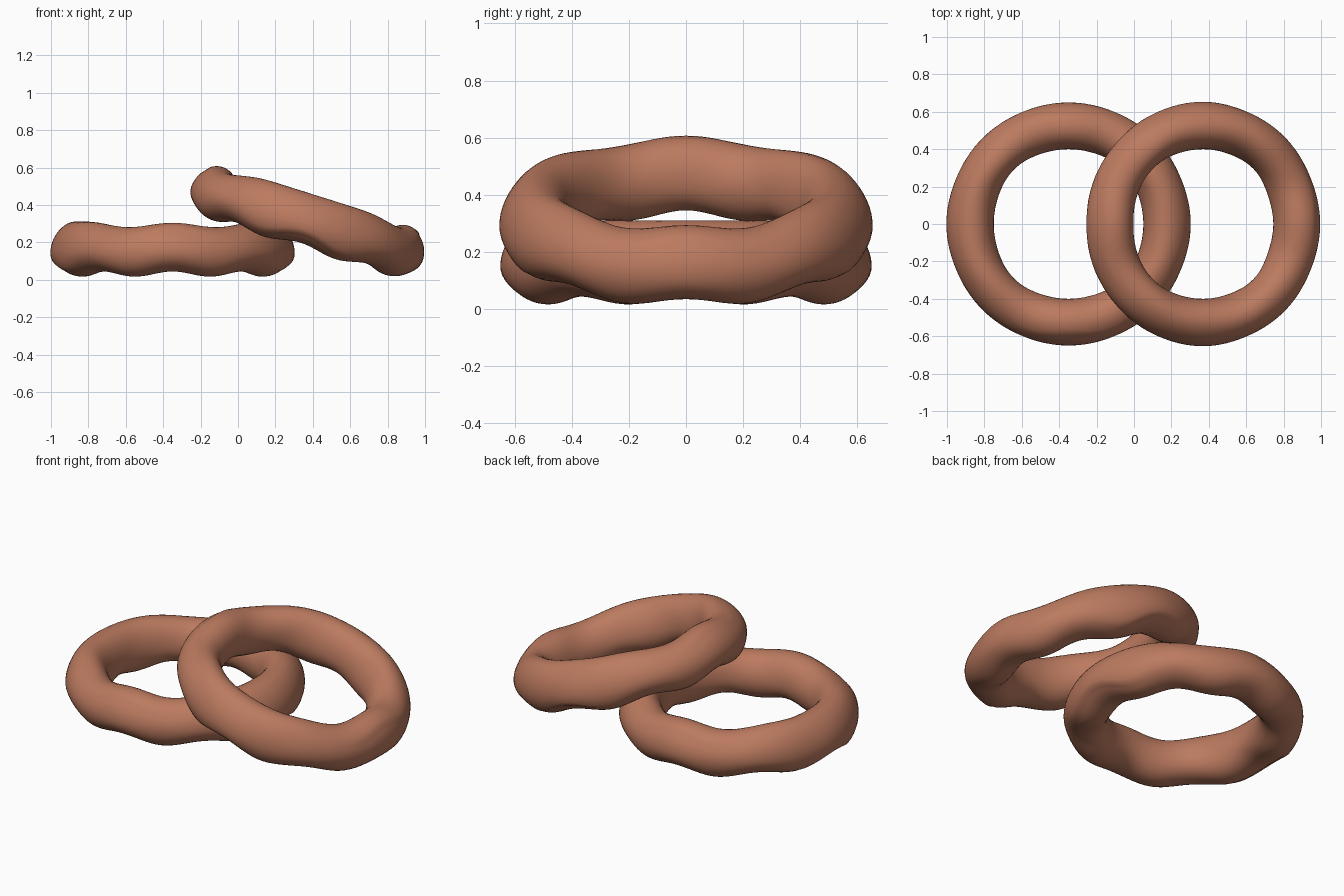
import bpy
import bmesh
from math import sin, cos, radians, tau
from mathutils import Matrix, Vector

cube = bpy.data.objects.get("Cube")
if cube:
    bpy.data.objects.remove(cube)

# Baked dough colour
dough = bpy.data.materials.new("baked_brown")
dough.use_nodes = True
colour = (0.5, 0.195, 0.115, 1)
dough.diffuse_color = colour
dough.node_tree.nodes["Principled BSDF"].inputs["Base Color"].default_value = colour

AROUND, SECTION = 128, 40
MAJOR, WIDE = 0.525, 0.122


def lip(phi, start, length, height):
    """Overlapping lip: a sharp edge at its start that fades out smoothly."""
    t = ((phi - start) % tau) / length
    return height * (1 - t) ** 2 if t < 1 else 0


def ring_point(theta, phi):
    wave = cos(8 * theta)
    side = cos(2 * theta)
    # The crown is tall and swells differently from the rippled underside
    crown = 0.142 - 0.012 * side + 0.016 * cos(6 * theta) * cos(theta) ** 2
    underside = 0.127 - 0.015 * wave
    swell = 1 + 0.025 * cos(3 * phi + 0.9)
    swell += lip(phi, radians(-40), radians(75), 0.08 * max(0, -side) ** 2)
    swell += lip(phi, radians(50), radians(75), 0.04 * max(0, side) ** 2)
    turn = phi + 0.15 * wave
    radius = MAJOR + WIDE * swell * cos(turn)
    # Only the inner wall is slightly squared off
    radius -= 0.006 * cos(4 * theta) * max(0, -cos(turn))
    height = (crown if sin(turn) > 0 else underside) * swell * sin(turn)
    return Vector((radius * cos(theta), radius * sin(theta), height))


def make_ring(name, centre, tilt, spin):
    bm = bmesh.new()
    loops = [[bm.verts.new(ring_point(tau * i / AROUND, tau * j / SECTION))
              for j in range(SECTION)] for i in range(AROUND)]
    for i in range(AROUND):
        a, b = loops[i], loops[(i + 1) % AROUND]
        for j in range(SECTION):
            k = (j + 1) % SECTION
            bm.faces.new((a[j], b[j], b[k], a[k]))
    bm.transform(Matrix.Translation(centre) @ Matrix.Rotation(tilt, 4, "Y")
                 @ Matrix.Rotation(spin, 4, "Z"))
    bmesh.ops.recalc_face_normals(bm, faces=bm.faces)
    mesh = bpy.data.meshes.new(name)
    bm.to_mesh(mesh)
    bm.free()
    mesh.materials.append(dough)
    ring = bpy.data.objects.new(name, mesh)
    bpy.context.collection.objects.link(ring)
    bpy.ops.object.select_all(action="DESELECT")
    ring.select_set(True)
    bpy.context.view_layer.objects.active = ring
    bpy.ops.object.shade_smooth_by_angle(angle=radians(40))


# One ring lies flat, the other leans on it a quarter turn apart
make_ring("flat_ring", (-0.35, 0, 0.155), 0, radians(90))
make_ring("leaning_ring", (0.37, 0, 0.303), radians(17.5), 0)
